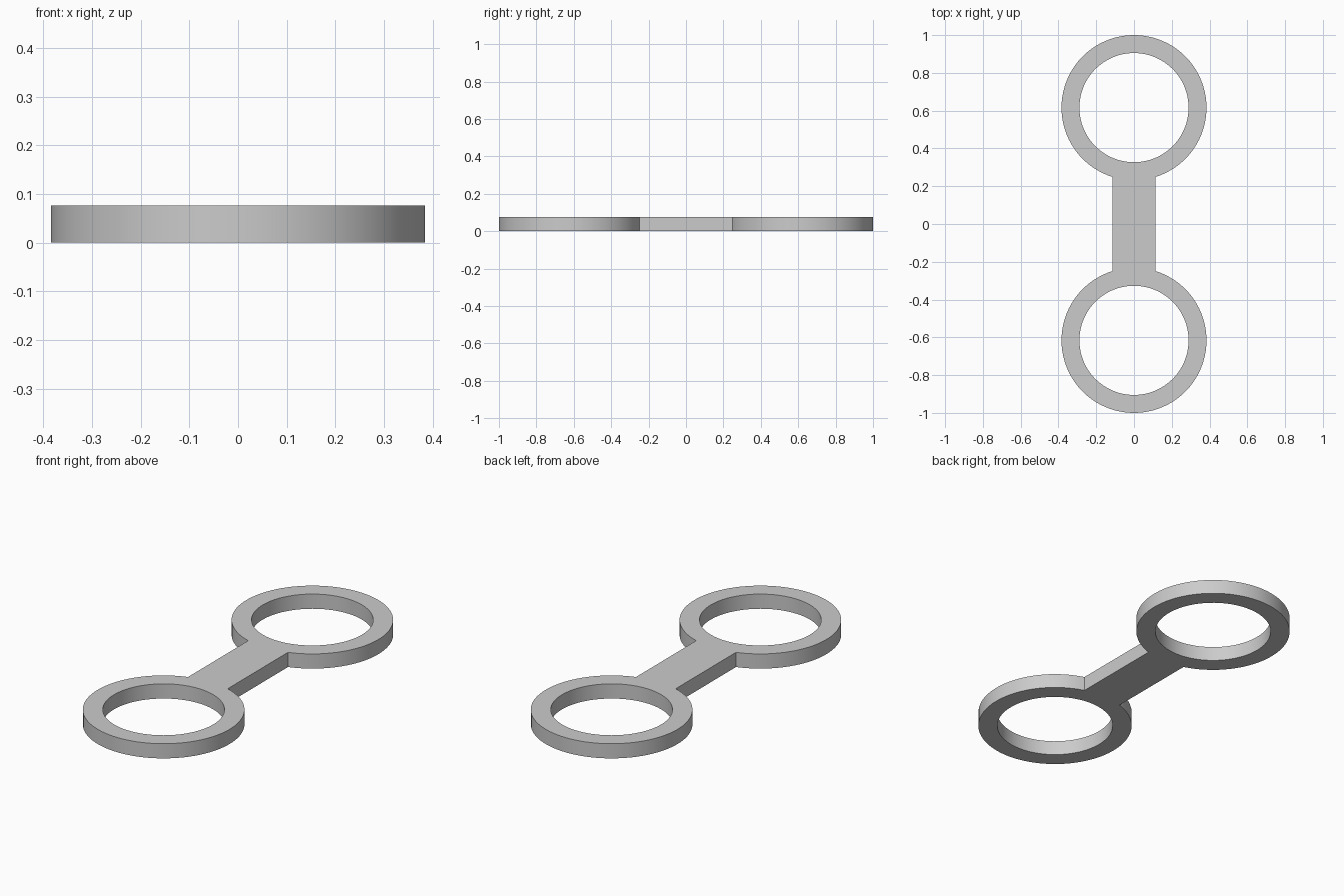
import bpy, bmesh, math

cube = bpy.data.objects.get("Cube")
if cube:
    bpy.data.objects.remove(cube, do_unlink=True)

OUTER, INNER = 0.384, 0.289
CENTRE = 1 - OUTER
HALF_BAR = 0.115
HEIGHT = 0.077
RING_STEPS, NECK_STEPS = 84, 9

grey = bpy.data.materials.new("plain grey")
grey.use_nodes = True
colour = (0.6, 0.6, 0.6, 1)
grey.diffuse_color = colour
grey.node_tree.nodes["Principled BSDF"].inputs["Base Color"].default_value = colour

bm = bmesh.new()
neck = math.asin(HALF_BAR / OUTER)      # half angle where the bar meets a ring


def arc(radius, start, end, steps, side):
    """Points round a ring centre; side -1 is the ring turned half a circle."""
    angles = [start + (end - start) * i / steps for i in range(steps + 1)]
    return [bm.verts.new((side * radius * math.cos(a),
                          side * (CENTRE + radius * math.sin(a)), 0)) for a in angles]


# Two rings, each open to the bar at its neck
bar_outline = []
for side in (1, -1):
    start, end = neck - math.pi / 2, 1.5 * math.pi - neck
    outer = arc(OUTER, start, end, RING_STEPS, side)
    inner = arc(INNER, start, end, RING_STEPS, side)
    for i in range(RING_STEPS):
        bm.faces.new((outer[i], outer[i + 1], inner[i + 1], inner[i]))
    gap = arc(INNER, -math.pi / 2 - neck, -math.pi / 2 + neck, NECK_STEPS, side)
    bar_outline += [outer[0]] + gap[::-1] + [outer[-1]]

# Connecting bar, fitted to the inside edge of both rings
bm.faces.new(bar_outline)
bmesh.ops.remove_doubles(bm, verts=bm.verts, dist=0.0001)

# Thicken the flat plate
plate = bmesh.ops.extrude_face_region(bm, geom=bm.faces[:], use_keep_orig=True)
top = [v for v in plate["geom"] if isinstance(v, bmesh.types.BMVert)]
bmesh.ops.translate(bm, verts=top, vec=(0, 0, HEIGHT))
bmesh.ops.recalc_face_normals(bm, faces=bm.faces)

mesh = bpy.data.meshes.new("double_ring_link")
bm.to_mesh(mesh)
bm.free()
mesh.materials.append(grey)
link = bpy.data.objects.new("double_ring_link", mesh)
bpy.context.collection.objects.link(link)

# Smooth round walls with sharp rims
bpy.context.view_layer.objects.active = link
link.select_set(True)
bpy.ops.object.shade_smooth_by_angle(angle=math.radians(30))
